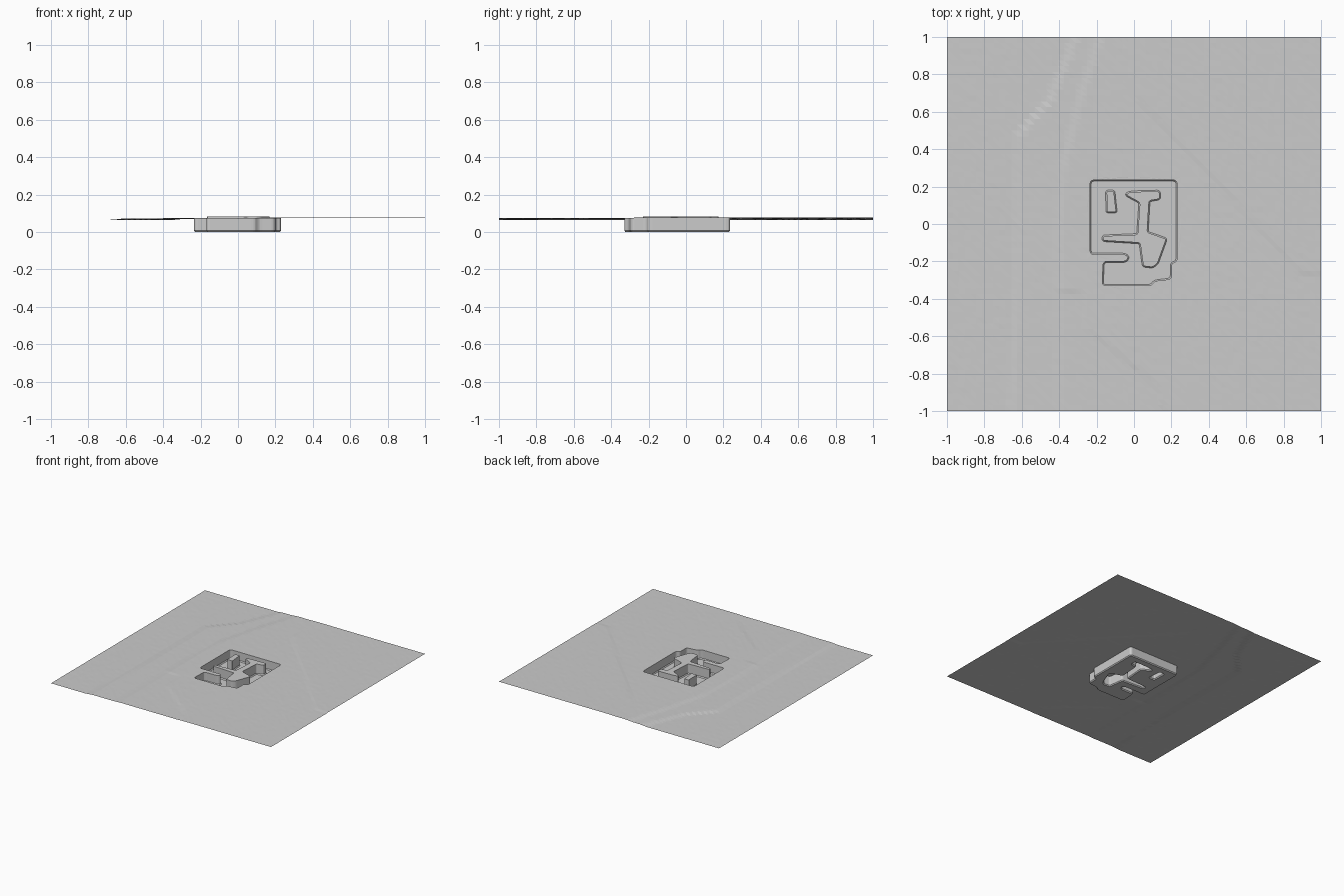
import bpy, bmesh, random
from mathutils import Vector
from mathutils.geometry import delaunay_2d_cdt

if "Cube" in bpy.data.objects:
    bpy.data.objects.remove(bpy.data.objects["Cube"])

random.seed(4)
N = 64  # terrain grid divisions


def rounded(points, r):
    """Round the corners of a closed outline."""
    pts = [Vector(p) for p in points]
    out = []
    for i, p in enumerate(pts):
        a, b = pts[i - 1] - p, pts[(i + 1) % len(pts)] - p
        s = p + a.normalized() * min(r, a.length * 0.4)
        e = p + b.normalized() * min(r, b.length * 0.4)
        for t in (0, 0.33, 0.67, 1):
            out.append(s * (1 - t) ** 2 + p * 2 * t * (1 - t) + e * t * t)
    return out


def inside(p, poly):
    hit = False
    for i, a in enumerate(poly):
        b = poly[i - 1]
        if (a.y > p.y) != (b.y > p.y):
            if p.x < (b.x - a.x) * (p.y - a.y) / (b.y - a.y) + a.x:
                hit = not hit
    return hit


def contour_x(line, y):
    """x of a contour line at height y, the line running upward in y."""
    for (xa, ya), (xb, yb) in zip(line, line[1:]):
        if y <= yb:
            return xa + (xb - xa) * max(0, (y - ya) / (yb - ya))
    return line[-1][0]


def past(line, p):
    return min(1, max(0, (p.x - contour_x(line, p.y)) / 0.035))


# Contour steps of the ground
west = [(-0.67, -1), (-0.64, -0.1), (-0.64, 0.48), (-0.47, 0.66), (-0.33, 1)]
middle = [(-0.42, -1), (-0.42, -0.1), (-0.40, 0.3), (-0.30, 0.7), (-0.2, 1)]
east = [(1.1, -0.3), (0.86, -0.25), (0.45, 0.2), (0.0, 0.67), (-0.05, 1)]
south = [(0.16, -1), (0.08, -0.84), (-0.26, -0.57), (-0.3, -0.4), (-0.42, 0)]


def ground(p):
    z = 0.065 + 0.006 * past(west, p) + 0.003 * past(middle, p)
    z += 0.002 * past(south, p) if p.y < -0.35 else 0.002 * past(middle, p)
    if p.y > -0.3:
        z += 0.002 * past(east, p)
    return z + random.uniform(-0.0003, 0.0003)


# Outlines of the pit and of the blocks left standing in it
pit = rounded([(-0.235, 0.235), (0.23, 0.235), (0.23, -0.2), (0.2, -0.21),
               (0.2, -0.295), (0.11, -0.305), (0.09, -0.33), (-0.17, -0.33),
               (-0.165, -0.2), (-0.045, -0.2), (-0.03, -0.18), (-0.045, -0.162),
               (-0.235, -0.162)], 0.02)
small_block = rounded([(-0.146, 0.175), (-0.108, 0.175), (-0.096, 0.065),
                       (-0.144, 0.065)], 0.008)
large_block = rounded([(-0.042, 0.155), (-0.03, 0.168), (0.02, 0.172),
                       (0.135, 0.175), (0.137, 0.135), (0.08, 0.125),
                       (0.07, -0.045), (0.172, -0.08), (0.125, -0.21),
                       (0.1, -0.23), (0.05, -0.225), (0.033, -0.1),
                       (-0.165, -0.088), (-0.165, -0.065), (0.02, -0.057),
                       (0.032, 0.115)], 0.012)
loops = [pit, small_block, large_block]
blocks = loops[1:]

# Flat triangulated sheet holding the grid and the outlines
verts, edges = [], []
for loop in loops:
    k, n = len(verts), len(loop)
    verts += loop
    edges += [(k + i, k + (i + 1) % n) for i in range(n)]
for i in range(N + 1):
    for j in range(N + 1):
        p = Vector((-1 + 2 * i / N, -1 + 2 * j / N))
        if not inside(p, pit):
            verts.append(p)
co, _, tris, *_ = delaunay_2d_cdt(verts, edges, [], 0, 1e-6)

bm = bmesh.new()
bv = [bm.verts.new((p.x, p.y, ground(p))) for p in co]
floor = []
for t in tris:
    f = bm.faces.new([bv[i] for i in t])
    c = f.calc_center_median().to_2d()
    if any(inside(c, b) for b in blocks):
        for v in f.verts:
            v.co.z = 0.083      # block tops
    elif inside(c, pit):
        floor.append(f)

# Sink the pit floor, with a small chamfer at the foot of the walls
res = bmesh.ops.extrude_face_region(bm, geom=floor)["geom"]
bmesh.ops.delete(bm, geom=[f for f in floor if f.is_valid], context='FACES_ONLY')
floor = [g for g in res if isinstance(g, bmesh.types.BMFace)]
for v in {v for f in floor for v in f.verts}:
    v.co.z = 0.008
bmesh.ops.inset_region(bm, faces=floor, thickness=0.006, use_even_offset=True)
for v in {v for f in floor for v in f.verts}:
    v.co.z = 0

# Face the whole sheet upward
bmesh.ops.recalc_face_normals(bm, faces=bm.faces[:])
if floor[0].normal.z < 0:
    bmesh.ops.reverse_faces(bm, faces=bm.faces[:])

mesh = bpy.data.meshes.new("ground_with_pit")
bm.to_mesh(mesh)
bm.free()
obj = bpy.data.objects.new("ground_with_pit", mesh)
bpy.context.collection.objects.link(obj)
